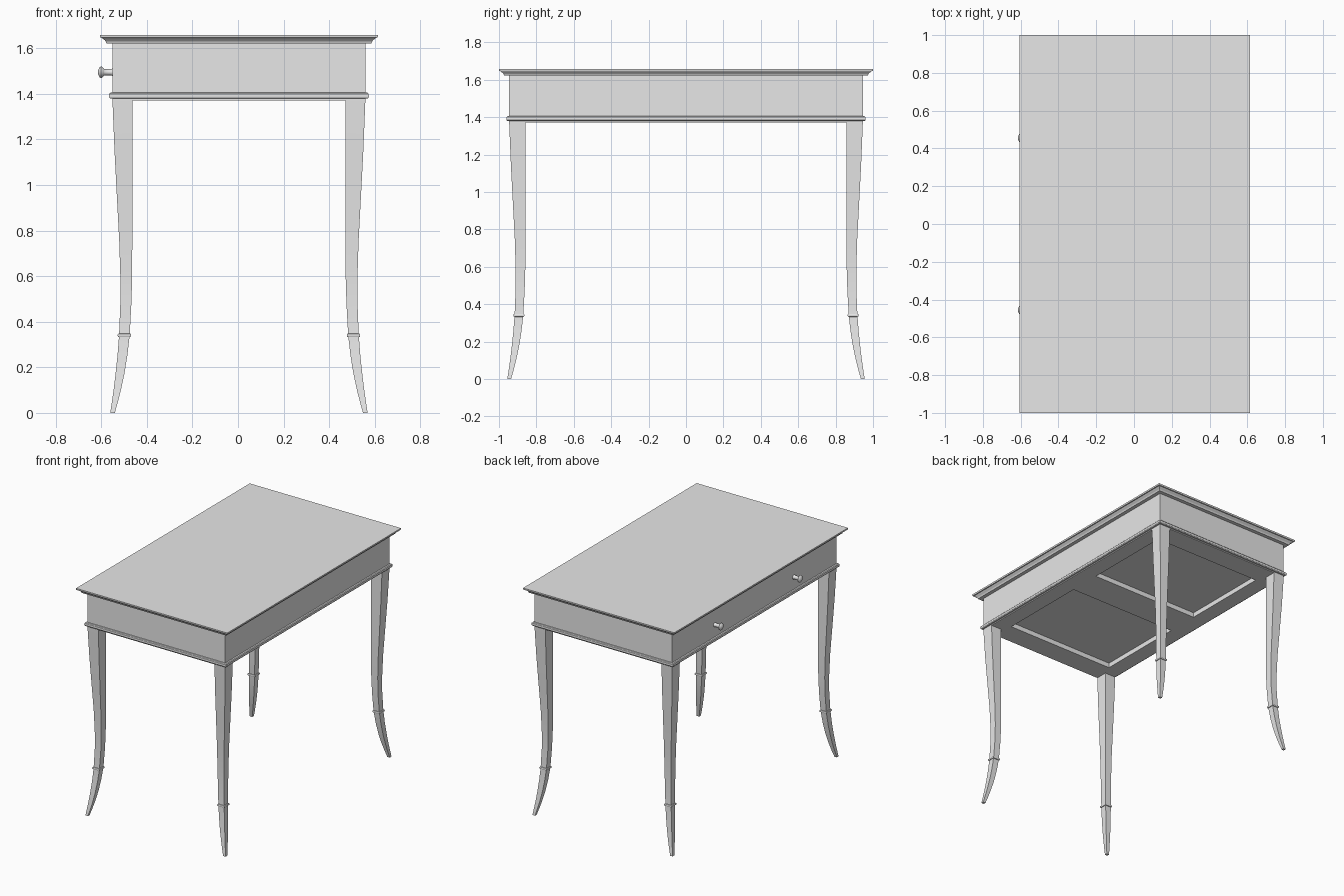
import bpy, bmesh, math
from mathutils import Matrix, Vector

cube = bpy.data.objects.get("Cube")
if cube:
    bpy.data.objects.remove(cube, do_unlink=True)

CX = 0.004                  # the knobs push the table slightly off centre
BX, BY = 0.555, 0.9455      # apron half sizes
Z_LOW = 1.372               # underside height

grey = bpy.data.materials.new("light grey")
grey.use_nodes = True
grey.diffuse_color = (0.8, 0.8, 0.8, 1)
grey.node_tree.nodes["Principled BSDF"].inputs["Base Color"].default_value = (0.8, 0.8, 0.8, 1)


def finish(name, bm, recalc=True, angle=30):
    if recalc:
        bmesh.ops.recalc_face_normals(bm, faces=bm.faces)
    me = bpy.data.meshes.new(name)
    bm.to_mesh(me)
    bm.free()
    me.materials.append(grey)
    ob = bpy.data.objects.new(name, me)
    bpy.context.collection.objects.link(ob)
    bpy.ops.object.select_all(action='DESELECT')
    ob.select_set(True)
    bpy.context.view_layer.objects.active = ob
    bpy.ops.object.shade_smooth_by_angle(angle=math.radians(angle))
    return ob


def loft(bm, rings, cap_start=True, cap_end=True):
    """Join successive rings of points with quads."""
    vs = [[bm.verts.new(p) for p in r] for r in rings]
    n = len(vs[0])
    for a, b in zip(vs, vs[1:]):
        for i in range(n):
            j = (i + 1) % n
            bm.faces.new((a[i], a[j], b[j], b[i]))
    if cap_start:
        bm.faces.new(vs[0][::-1])
    if cap_end:
        bm.faces.new(vs[-1])


def rect(off, z):
    x, y = BX + off, BY + off
    return [(CX - x, -y, z), (CX + x, -y, z), (CX + x, y, z), (CX - x, y, z)]


def moulded(name, profile, **caps):
    bm = bmesh.new()
    loft(bm, [rect(o, z) for o, z in profile], **caps)
    return finish(name, bm)


# Tabletop with its moulded edge
moulded("tabletop", [(0, 1.622), (0.027, 1.622), (0.029, 1.629), (0.034, 1.636),
                     (0.042, 1.641), (0.046, 1.646), (0.053, 1.647), (0.0545, 1.65),
                     (0.0545, 1.659)])

# Apron and the rounded bead round its lower edge
moulded("apron", [(0, Z_LOW), (0, 1.622)], cap_start=False, cap_end=False)
moulded("apron_bead", [(0, 1.379), (0.010, 1.380), (0.0145, 1.385), (0.0155, 1.392),
                       (0.0145, 1.400), (0.010, 1.405), (0, 1.406)],
        cap_start=False, cap_end=False)

# Underside board with two sunk panels
bm = bmesh.new()
xs = [-BX, -0.438, 0.438, BX]
ys = [-BY, -0.785, -0.12, 0.12, 0.785, BY]
grid = [[bm.verts.new((CX + x, y, Z_LOW)) for y in ys] for x in xs]
panels = []
for i in range(3):
    for j in range(5):
        f = bm.faces.new((grid[i][j], grid[i][j + 1], grid[i + 1][j + 1], grid[i + 1][j]))
        if i == 1 and j in (1, 3):
            panels.append(f)
for f in panels:
    new = bmesh.ops.extrude_discrete_faces(bm, faces=[f])["faces"][0]
    for v in new.verts:
        v.co.z += 0.035
finish("underside_board", bm, recalc=False)

# Sabre legs: (height, outer inset, inner inset) measured in from the apron corner
LEG = [(Z_LOW, 0.0, 0.087), (1.15, 0.009, 0.087), (0.92, 0.021, 0.087),
       (0.75, 0.030, 0.087), (0.6, 0.0345, 0.0865), (0.48, 0.0345, 0.083),
       (0.34, 0.029, 0.0755), (0.25, 0.022, 0.065), (0.17, 0.0135, 0.052),
       (0.10, 0.005, 0.037), (0.045, -0.003, 0.023), (0.012, -0.008, 0.0135),
       (0.0, -0.0095, 0.0105)]
COLLAR = [(0.333, 0.028, 0.076), (0.334, 0.0245, 0.0795), (0.338, 0.0225, 0.0815),
          (0.343, 0.0225, 0.0815), (0.347, 0.0245, 0.0795), (0.348, 0.029, 0.076)]


def corner_post(name, profile, sx, sy):
    bm = bmesh.new()
    loft(bm, [[(CX + sx * (BX - a), sy * (BY - b), z)
               for a, b in ((o, o), (i, o), (i, i), (o, i))] for z, o, i in profile])
    finish(name, bm)


for sx, side in ((1, "left"), (-1, "right")):
    for sy, end in ((-1, "front"), (1, "back")):
        corner_post(f"{end}_{side}_leg", LEG, sx, sy)
        corner_post(f"{end}_{side}_leg_collar", COLLAR, sx, sy)

# Turned knobs on the drawer side: (distance out, radius)
KNOB = [(0, 0.016), (0.008, 0.0135), (0.034, 0.0135), (0.040, 0.018), (0.046, 0.025),
        (0.051, 0.026), (0.056, 0.022), (0.061, 0.013), (0.064, 0.005)]
for y, end in ((-0.455, "front"), (0.455, "back")):
    bm = bmesh.new()
    loft(bm, [[(CX - BX - d, y + r * math.cos(k * math.tau / 20),
                1.495 + r * math.sin(k * math.tau / 20)) for k in range(20)]
              for d, r in KNOB])
    finish(f"{end}_knob", bm, angle=40)
